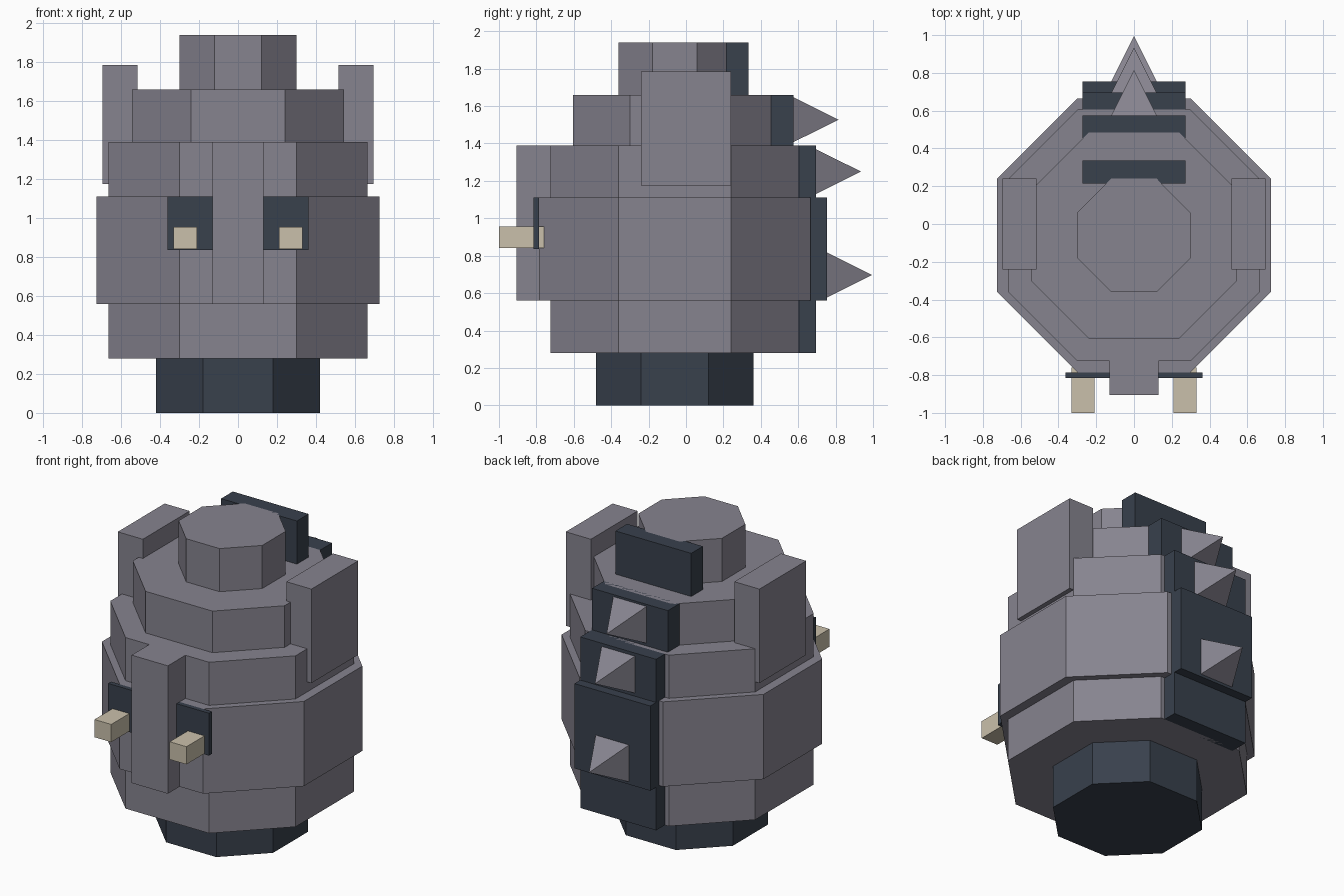
import bpy

if "Cube" in bpy.data.objects:
    bpy.data.objects.remove(bpy.data.objects["Cube"])

CY = -0.06  # y of the body axis


def material(name, rgb):
    m = bpy.data.materials.new(name)
    m.diffuse_color = (*rgb, 1)
    m.use_nodes = True
    m.node_tree.nodes["Principled BSDF"].inputs["Base Color"].default_value = m.diffuse_color
    return m


grey = material("stone_grey", (0.24, 0.23, 0.275))
dark = material("dark_slate", (0.040, 0.052, 0.073))
bone = material("bone_beige", (0.59, 0.53, 0.41))


def add(name, verts, faces, mat):
    me = bpy.data.meshes.new(name)
    me.from_pydata(verts, [], faces)
    me.materials.append(mat)
    ob = bpy.data.objects.new(name, me)
    bpy.context.collection.objects.link(ob)


def octagon(name, r, h, z0, z1, mat):
    """Upright eight-sided drum: r = half width, h = half of a front side."""
    ring = [(r, -h), (r, h), (h, r), (-h, r), (-r, h), (-r, -h), (-h, -r), (h, -r)]
    verts = [(x, y + CY, z) for z in (z0, z1) for x, y in ring]
    faces = [(i, (i + 1) % 8, (i + 1) % 8 + 8, i + 8) for i in range(8)]
    add(name, verts, faces + [tuple(range(7, -1, -1)), tuple(range(8, 16))], mat)


def box(name, x0, x1, y0, y1, z0, z1, mat):
    verts = [(x, y, z) for z in (z0, z1) for x, y in ((x0, y0), (x1, y0), (x1, y1), (x0, y1))]
    faces = [(i, (i + 1) % 4, (i + 1) % 4 + 4, i + 4) for i in range(4)]
    add(name, verts, faces + [(3, 2, 1, 0), (4, 5, 6, 7)], mat)


def spike(name, y0, y1, z, s=0.122):
    """Four-sided spike pointing backwards."""
    verts = [(-s, y0, z - s), (s, y0, z - s), (s, y0, z + s), (-s, y0, z + s), (0, y1, z)]
    faces = [(0, 1, 2, 3), (1, 0, 4), (2, 1, 4), (3, 2, 4), (0, 3, 4)]
    add(name, verts, faces, grey)


# Neck and stacked head tiers
octagon("neck", 0.42, 0.18, 0, 0.28, dark)
octagon("jaw_tier", 0.665, 0.30, 0.28, 0.56, grey)
octagon("face_tier", 0.725, 0.30, 0.56, 1.11, grey)
octagon("brow_tier", 0.665, 0.30, 1.11, 1.39, grey)
octagon("upper_tier", 0.545, 0.24, 1.39, 1.66, grey)
octagon("crown", 0.30, 0.12, 1.66, 1.94, grey)

# Nose ridge
box("nose_ridge", -0.13, 0.13, -0.905, -0.66, 0.56, 1.39, grey)

# Mirrored eyes, pegs and ears
for side, s in (("left", 1), ("right", -1)):
    def pair(name, a, b, *rest):
        box(side + "_" + name, min(s * a, s * b), max(s * a, s * b), *rest)
    pair("eye_plate", 0.13, 0.362, -0.815, -0.785, 0.835, 1.11, dark)
    pair("eye_peg", 0.21, 0.33, -1.0, -0.76, 0.84, 0.955, bone)
    pair("ear", 0.515, 0.695, -0.24, 0.24, 1.175, 1.785, grey)

# Back plates, one per tier
for name, y, z0, z1 in (("jaw", 0.695, 0.28, 0.56), ("face", 0.755, 0.56, 1.11),
                        ("brow", 0.695, 1.11, 1.39), ("upper", 0.575, 1.39, 1.66),
                        ("crown", 0.335, 1.66, 1.94)):
    box(name + "_back_plate", -0.272, 0.272, y - 0.12, y, z0, z1, dark)

# Back spikes
spike("lower_spike", 0.75, 0.995, 0.697)
spike("middle_spike", 0.69, 0.935, 1.25)
spike("upper_spike", 0.57, 0.815, 1.527)
